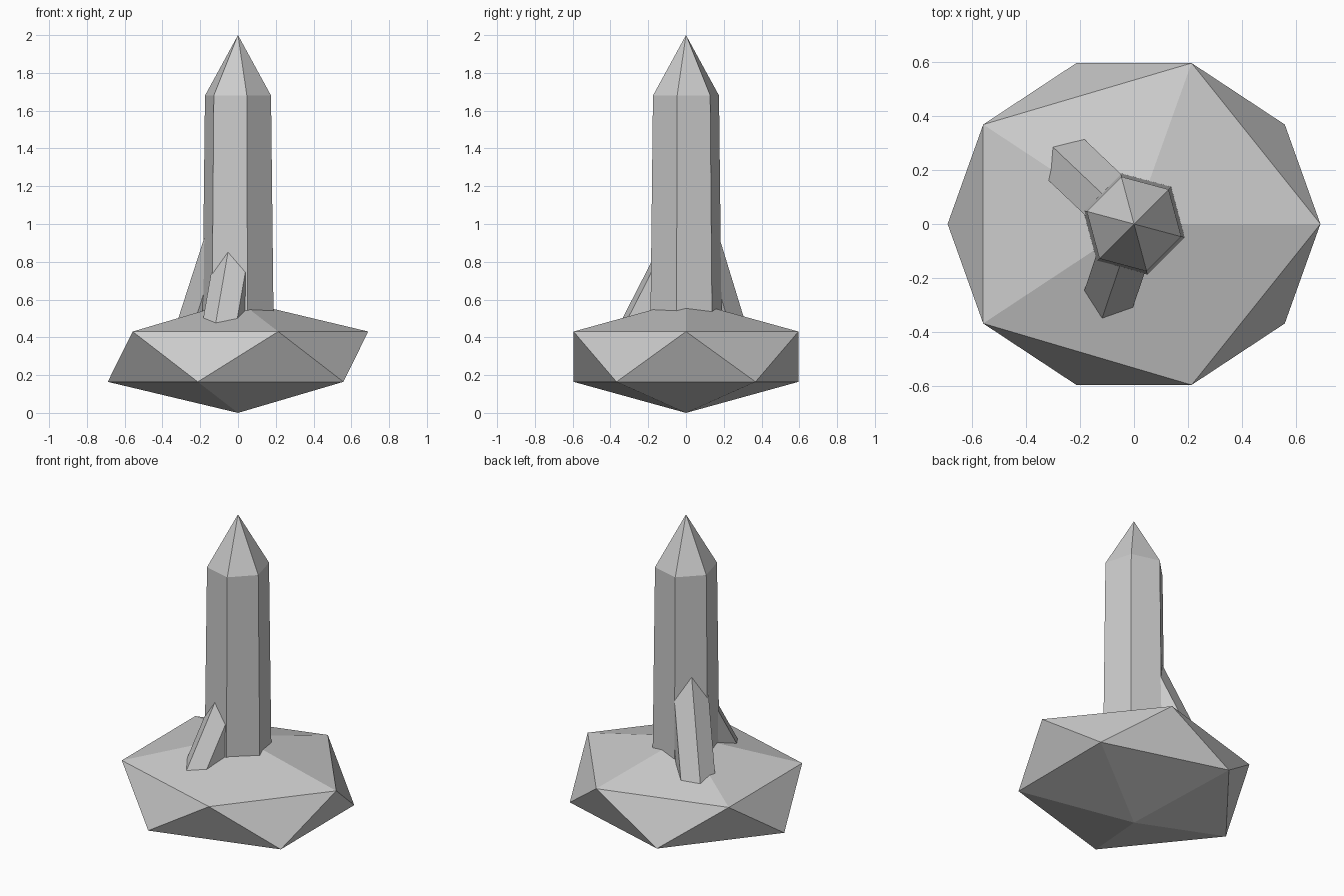
import bpy, bmesh
from math import radians, cos, sin, pi

if "Cube" in bpy.data.objects:
    bpy.data.objects.remove(bpy.data.objects["Cube"])


def crystal(name, r_base, r_top, shoulder, tip, loc, tilt=0, azimuth=0):
    """Six-sided prism with a pointed end, leaning inwards by tilt."""
    bm = bmesh.new()
    rings = []
    for r, z in ((r_base, 0), (r_top, shoulder)):
        rings.append([bm.verts.new((r * cos(i * pi / 3), r * sin(i * pi / 3), z))
                      for i in range(6)])
    point = bm.verts.new((0, 0, tip))
    low, high = rings
    bm.faces.new(low[::-1])
    for i in range(6):
        j = (i + 1) % 6
        bm.faces.new((low[i], low[j], high[j], high[i]))
        bm.faces.new((high[i], high[j], point))
    mesh = bpy.data.meshes.new(name)
    bm.to_mesh(mesh)
    bm.free()
    obj = bpy.data.objects.new(name, mesh)
    obj.location = loc
    obj.rotation_euler = (0, radians(-tilt), radians(azimuth))
    bpy.context.collection.objects.link(obj)
    return obj


def side_crystal(name, radius, shoulder, tip, distance, tilt, azimuth):
    a = radians(azimuth)
    return crystal(name, radius, radius, shoulder, tip,
                   (distance * cos(a), distance * sin(a), 0.36), tilt, azimuth)


# Faceted rock base
bpy.ops.mesh.primitive_ico_sphere_add(subdivisions=1, radius=1, location=(0, 0, 0.2975))
rock = bpy.context.object
rock.name = "rock_base"
rock.scale = (0.771, 0.70, 0.2975)

# Tall central crystal
crystal("main_crystal", 0.196, 0.181, 1.28, 1.60, (0, 0, 0.40), azimuth=45)

# Small crystals leaning against it
side_crystal("front_crystal", 0.11, 0.55, 0.72, 0.306, 28.4, -108.7)
side_crystal("back_crystal", 0.1165, 0.70, 0.90, 0.339, 24, 136.5)
